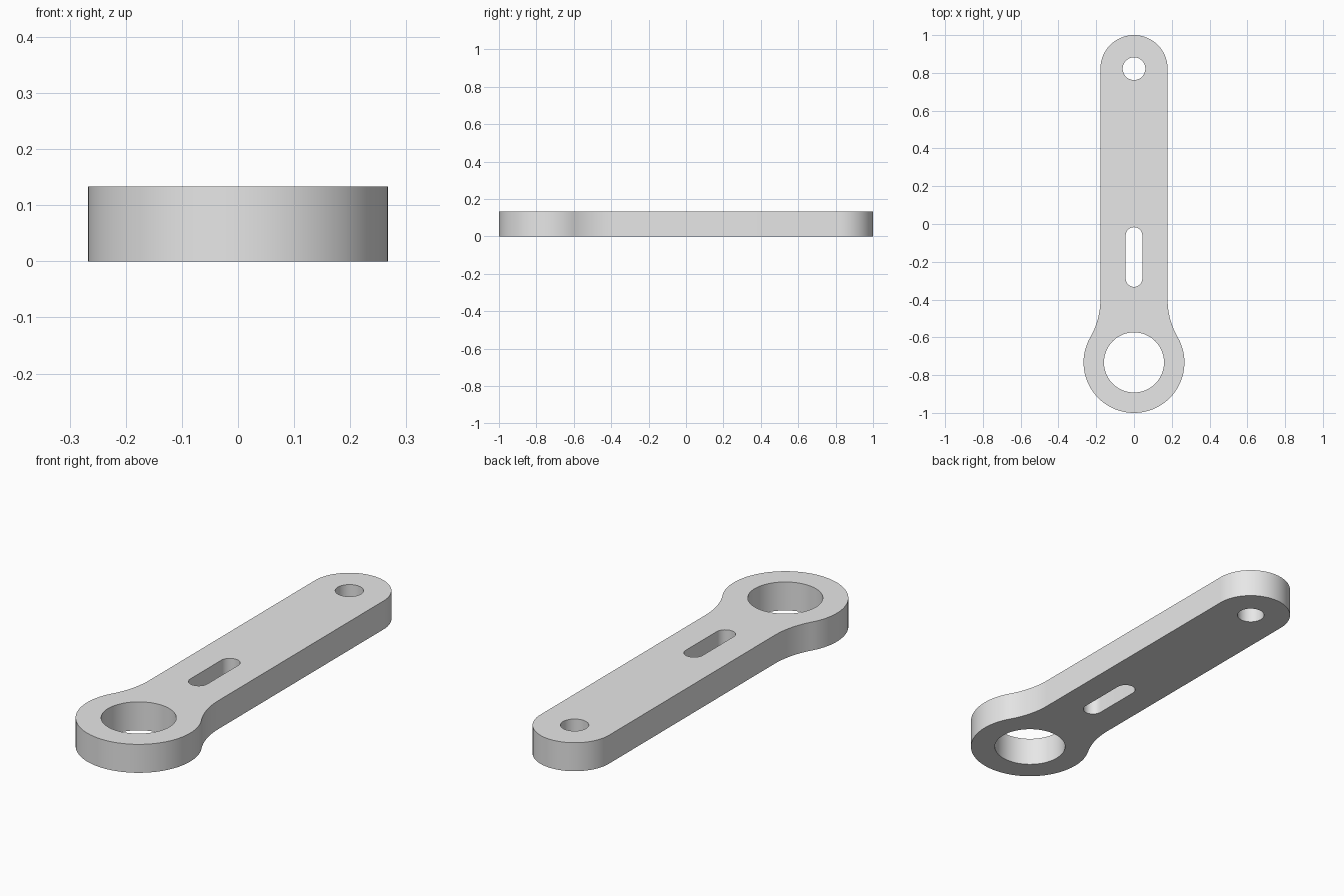
import bpy, bmesh
from math import cos, sin, pi, atan2, radians

cube = bpy.data.objects.get("Cube")
if cube:
    bpy.data.objects.remove(cube, do_unlink=True)

THICK = 0.133
HEAD_Y, HEAD_R, BORE_R = -0.733, 0.267, 0.159
ARM_R = 0.178
TIP_Y = 1 - ARM_R
PIN_R = 0.06
SLOT_R, SLOT_LOW, SLOT_HIGH = 0.044, -0.289, -0.061
NECK_Y, NECK_R = -0.40, 0.40


def arc(cx, cy, r, start, end, steps):
    """Points along a circular arc, both ends included."""
    angles = [start + (end - start) * i / steps for i in range(steps + 1)]
    return [(cx + r * cos(a), cy + r * sin(a)) for a in angles]


def circle(cy, r, steps):
    return arc(0, cy, r, 0, 2 * pi, steps)[:-1]


# Outline: round head, concave neck, straight arm, round tip
neck_x = ARM_R + NECK_R
tangent = atan2(NECK_Y - HEAD_Y, neck_x)
head = arc(0, HEAD_Y, HEAD_R, -pi / 2, tangent, 48)
neck = arc(neck_x, NECK_Y, NECK_R, pi + tangent, pi, 16)
tip = arc(0, TIP_Y, ARM_R, 0, pi / 2, 24)
right_half = head + neck[1:] + tip
left_half = [(-x, y) for x, y in reversed(right_half[1:-1])]
outline = right_half + left_half

# Openings: bore, slot and pin hole
slot = (arc(0, SLOT_HIGH, SLOT_R, 0, pi, 24)
        + arc(0, SLOT_LOW, SLOT_R, pi, 2 * pi, 24))
loops = [outline, circle(HEAD_Y, BORE_R, 96), slot, circle(TIP_Y, PIN_R, 48)]

# Fill the flat profile and extrude it to a plate
bm = bmesh.new()
edges = []
for loop in loops:
    verts = [bm.verts.new((x, y, 0)) for x, y in loop]
    edges += [bm.edges.new((v, verts[i - 1])) for i, v in enumerate(verts)]
bmesh.ops.triangle_fill(bm, edges=edges, use_beauty=True, normal=(0, 0, 1))
raised = bmesh.ops.extrude_face_region(bm, geom=bm.faces[:], use_keep_orig=True)
top_verts = [g for g in raised["geom"] if isinstance(g, bmesh.types.BMVert)]
bmesh.ops.translate(bm, verts=top_verts, vec=(0, 0, THICK))
bmesh.ops.recalc_face_normals(bm, faces=bm.faces[:])

mesh = bpy.data.meshes.new("link_arm")
bm.to_mesh(mesh)
bm.free()
link_arm = bpy.data.objects.new("link_arm", mesh)
bpy.context.collection.objects.link(link_arm)

# Plain grey finish
grey = bpy.data.materials.new("light_grey")
grey.use_nodes = True
grey.diffuse_color = (0.8, 0.8, 0.8, 1)
grey.node_tree.nodes["Principled BSDF"].inputs["Base Color"].default_value = (0.8, 0.8, 0.8, 1)
mesh.materials.append(grey)

# Smooth round walls with crisp rims
bpy.ops.object.select_all(action='DESELECT')
link_arm.select_set(True)
bpy.context.view_layer.objects.active = link_arm
bpy.ops.object.shade_smooth_by_angle(angle=radians(30))
